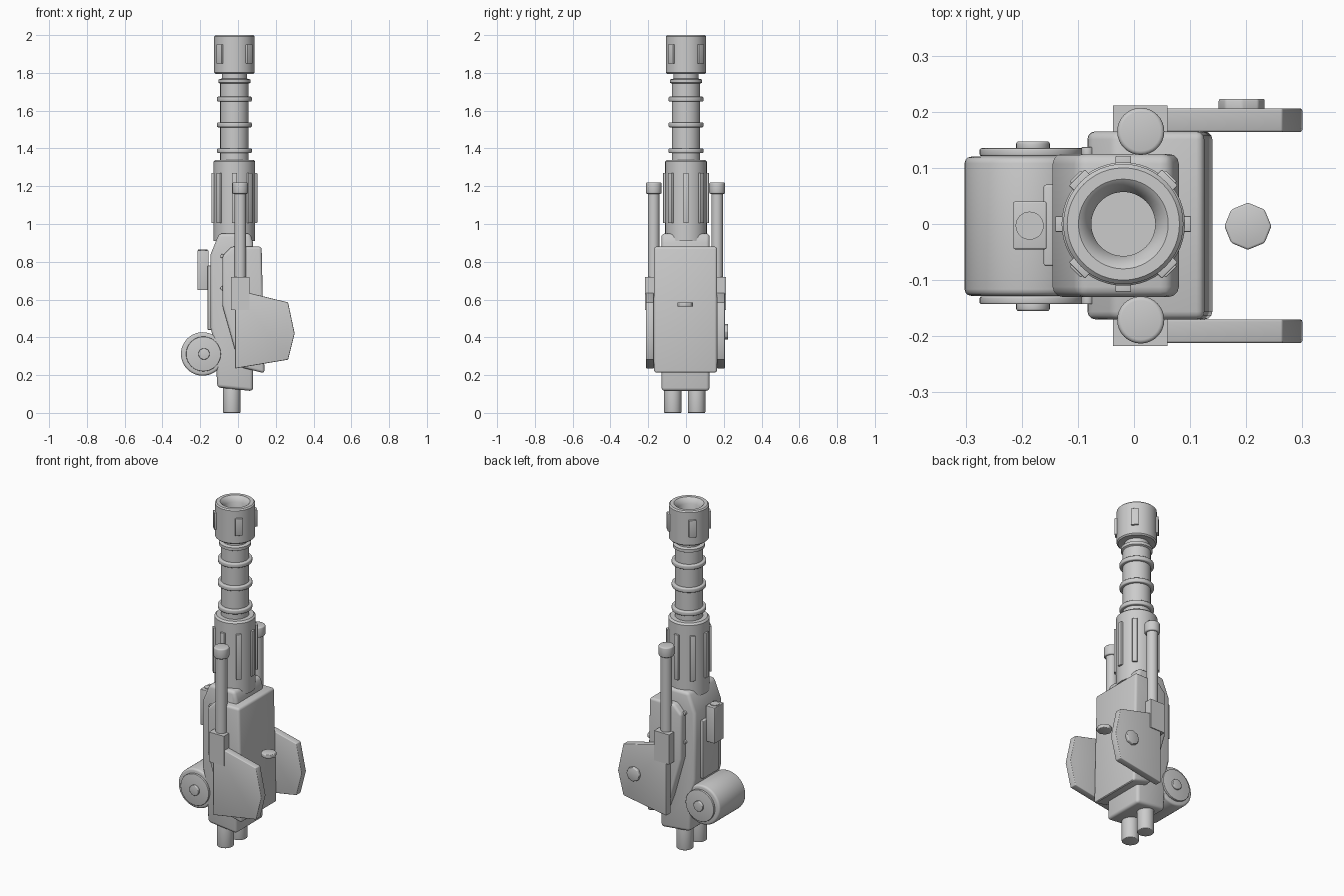
import bpy, bmesh, math
from mathutils import Matrix, Vector

cube = bpy.data.objects.get("Cube")
if cube:
    bpy.data.objects.remove(cube)

grey = bpy.data.materials.new("plain_grey")
grey.use_nodes = True
grey.diffuse_color = (0.6, 0.6, 0.6, 1)
grey.node_tree.nodes["Principled BSDF"].inputs["Base Color"].default_value = (0.6, 0.6, 0.6, 1)


def finish(name, bm, bevel=0, segments=3):
    bmesh.ops.recalc_face_normals(bm, faces=bm.faces)
    mesh = bpy.data.meshes.new(name)
    bm.to_mesh(mesh)
    bm.free()
    mesh.materials.append(grey)
    ob = bpy.data.objects.new(name, mesh)
    bpy.context.collection.objects.link(ob)
    bpy.ops.object.select_all(action='DESELECT')
    ob.select_set(True)
    bpy.context.view_layer.objects.active = ob
    if bevel:
        mod = ob.modifiers.new("Bevel", 'BEVEL')
        mod.width, mod.segments = bevel, segments
        mod.limit_method, mod.angle_limit = 'ANGLE', math.radians(30)
        bpy.ops.object.modifier_apply(modifier=mod.name)
    bpy.ops.object.shade_smooth_by_angle(angle=math.radians(35))
    return ob


def box(name, low, high, bevel=0, turn=None):
    bm = bmesh.new()
    bmesh.ops.create_cube(bm, size=1)
    low, high = Vector(low), Vector(high)
    for v in bm.verts:
        v.co = (low + high) / 2 + v.co * (high - low)
    if turn:
        bmesh.ops.transform(bm, matrix=turn, verts=bm.verts)
    return finish(name, bm, bevel)


def cylinder(name, centre, radius, length, axis='Z', bevel=0, sides=32):
    bm = bmesh.new()
    turn = {'X': Matrix.Rotation(math.pi / 2, 4, 'Y'),
            'Y': Matrix.Rotation(math.pi / 2, 4, 'X'), 'Z': Matrix()}[axis]
    bmesh.ops.create_cone(bm, cap_ends=True, segments=sides, radius1=radius, radius2=radius,
                          depth=length, matrix=Matrix.Translation(centre) @ turn)
    return finish(name, bm, bevel)


def slab(name, outline, y0, y1, bevel):
    # outline in x and z, extruded along y
    bm = bmesh.new()
    face = bm.faces.new([bm.verts.new((x, y0, z)) for x, z in outline])
    new = bmesh.ops.extrude_face_region(bm, geom=[face])["geom"]
    bmesh.ops.translate(bm, vec=(0, y1 - y0, 0),
                        verts=[g for g in new if isinstance(g, bmesh.types.BMVert)])
    return finish(name, bm, bevel)


def lathe(name, profile, x, sides=48):
    bm = bmesh.new()
    verts = [bm.verts.new((r, 0, z)) for r, z in profile]
    edges = [bm.edges.new(pair) for pair in zip(verts, verts[1:])]
    bmesh.ops.spin(bm, geom=verts + edges, cent=(0, 0, 0), axis=(0, 0, 1),
                   angle=2 * math.pi, steps=sides)
    bmesh.ops.remove_doubles(bm, verts=bm.verts, dist=1e-5)
    bmesh.ops.translate(bm, vec=(x, 0, 0), verts=bm.verts)
    return finish(name, bm)


# Barrel assembly
BX = -0.019
lathe("muzzle", [(0, 1.88), (0.057, 1.88), (0.057, 1.97), (0.073, 1.995), (0.08, 2.0),
                 (0.1, 2.0), (0.107, 1.993), (0.107, 1.802), (0.1, 1.795), (0, 1.795)], BX)
lathe("barrel", [(0, 1.8), (0.066, 1.8), (0.066, 1.77), (0.085, 1.765), (0.085, 1.748),
                 (0.075, 1.743), (0.075, 1.33), (0, 1.33)], BX)
for i, z in enumerate((1.388, 1.525, 1.661)):
    cylinder(f"barrel_ring_{i}", (BX, 0, z), 0.092, 0.026, bevel=0.006, sides=48)
lathe("sleeve", [(0, 1.34), (0.1, 1.34), (0.11, 1.33), (0.11, 0.91), (0, 0.91)], BX)
for i in range(8):
    turn = Matrix.Translation((BX, 0, 0)) @ Matrix.Rotation(i * math.pi / 4, 4, 'Z')
    box(f"sleeve_rib_{i}", (0.1, -0.014, 1.005), (0.121, 0.014, 1.27), 0.002, turn)
    if i % 2:
        box(f"muzzle_tab_{i}", (0.09, -0.02, 1.85), (0.117, 0.02, 1.95), 0.002, turn)

# Receiver and its outer casing
slab("receiver", [(-0.1, 0.95), (0.065, 0.95), (0.08, 0.9), (0.08, 0.115), (-0.11, 0.135),
                  (-0.12, 0.35), (-0.145, 0.45), (-0.145, 0.84)], -0.13, 0.125, 0.018)
slab("casing", [(-0.035, 0.88), (0.125, 0.88), (0.14, 0.21), (0.02, 0.24), (-0.015, 0.33),
                (-0.083, 0.57), (-0.083, 0.83)], -0.17, 0.165, 0.014)
box("rear_panel", (-0.161, -0.075, 0.44), (-0.14, 0.07, 0.78), 0.004)

# Sight block with a short lens tube
box("sight_block", (-0.215, -0.045, 0.65), (-0.156, 0.04, 0.86), 0.003)
cylinder("sight_lens", (-0.186, -0.003, 0.861), 0.025, 0.006)

# Drum magazine lying across the back
DX, DZ = -0.187, 0.312
cylinder("drum", (DX, -0.004, DZ), 0.115, 0.248, 'Y', 0.012, 48)
for side, label in ((1, "back"), (-1, "front")):
    cylinder(f"drum_flange_{label}", (DX + 0.004, -0.004 + side * 0.132, DZ), 0.092, 0.014, 'Y', 0.003, 48)
    cylinder(f"drum_hub_{label}", (DX + 0.007, -0.004 + side * 0.143, DZ), 0.03, 0.016, 'Y', 0.004)

# Side rods, brackets, fins, bolts and lower pipes, repeated on both sides
for side, label in ((1, "back"), (-1, "front")):
    y = -0.003 + side * 0.168
    cylinder(f"side_rod_{label}", (0.012, y, 0.93), 0.031, 0.48)
    cylinder(f"side_rod_cap_{label}", (0.012, y, 1.19), 0.042, 0.06, bevel=0.007)
    box(f"rod_bracket_{label}", (-0.037, y - 0.046, 0.545), (0.06, y + 0.046, 0.72))
    fy = -0.003 + side * 0.188
    slab(f"fin_{label}", [(-0.015, 0.235), (0.265, 0.282), (0.3, 0.42), (0.265, 0.585),
                          (0.06, 0.635), (-0.015, 0.65)], fy - 0.021, fy + 0.021, 0.004)
    for i, z in enumerate((0.66, 0.83)):
        cylinder(f"casing_bolt_{label}_{i}", (-0.083, -0.003 + side * 0.13, z), 0.011, 0.02, 'Y', 0.002, 16)
    cylinder(f"lower_pipe_{label}", (-0.033, -0.007 + side * 0.063, 0.08), 0.046, 0.16, bevel=0.004)

# Knobs
cylinder("fin_knob", (0.192, 0.21, 0.43), 0.042, 0.026, 'Y', 0.004, 8)
cylinder("loose_knob", (0.203, -0.004, 0.574), 0.042, 0.022, 'Z', 0.004, 8)
